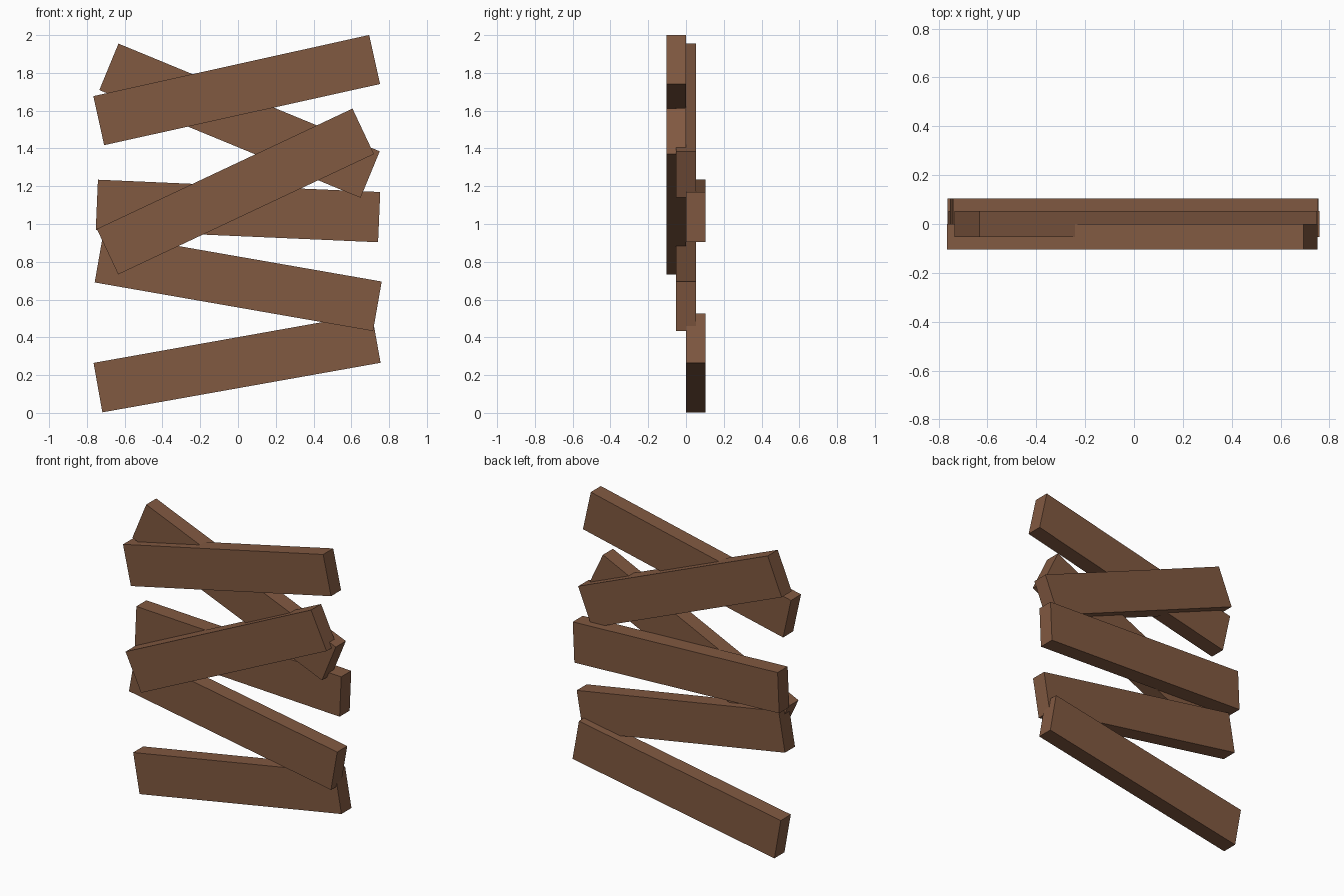
import bpy, math

if "Cube" in bpy.data.objects:
    bpy.data.objects.remove(bpy.data.objects["Cube"])

# Brown wood
wood = bpy.data.materials.new("brown_wood")
wood.diffuse_color = (0.22, 0.10, 0.053, 1)
wood.use_nodes = True
wood.node_tree.nodes["Principled BSDF"].inputs["Base Color"].default_value = wood.diffuse_color

LENGTH, DEPTH, WIDTH = 1.496, 0.1045, 0.266

# One straight board, tilted in the front plane
def board(name, x, y, z, tilt):
    bpy.ops.mesh.primitive_cube_add(size=1, location=(x, y, z))
    ob = bpy.context.object
    ob.name = name
    ob.scale = (LENGTH, DEPTH, WIDTH)
    ob.rotation_euler = (0, -math.radians(tilt), 0)
    ob.data.materials.append(wood)

# Boards lie in three overlapping layers: front, middle, back
FRONT, MIDDLE, BACK = -DEPTH / 2, 0, DEPTH / 2
boards = [
    (-0.005, BACK, 0.265, 10.1),
    (0.001, MIDDLE, 0.693, -9.9),
    (0.000, BACK, 1.069, -2.5),
    (-0.014, FRONT, 1.172, 25.2),
    (0.008, MIDDLE, 1.547, -22.4),
    (-0.007, FRONT, 1.709, 12.5),
]
for i, (x, y, z, tilt) in enumerate(boards):
    board(f"board_{i + 1}", x, y, z, tilt)
